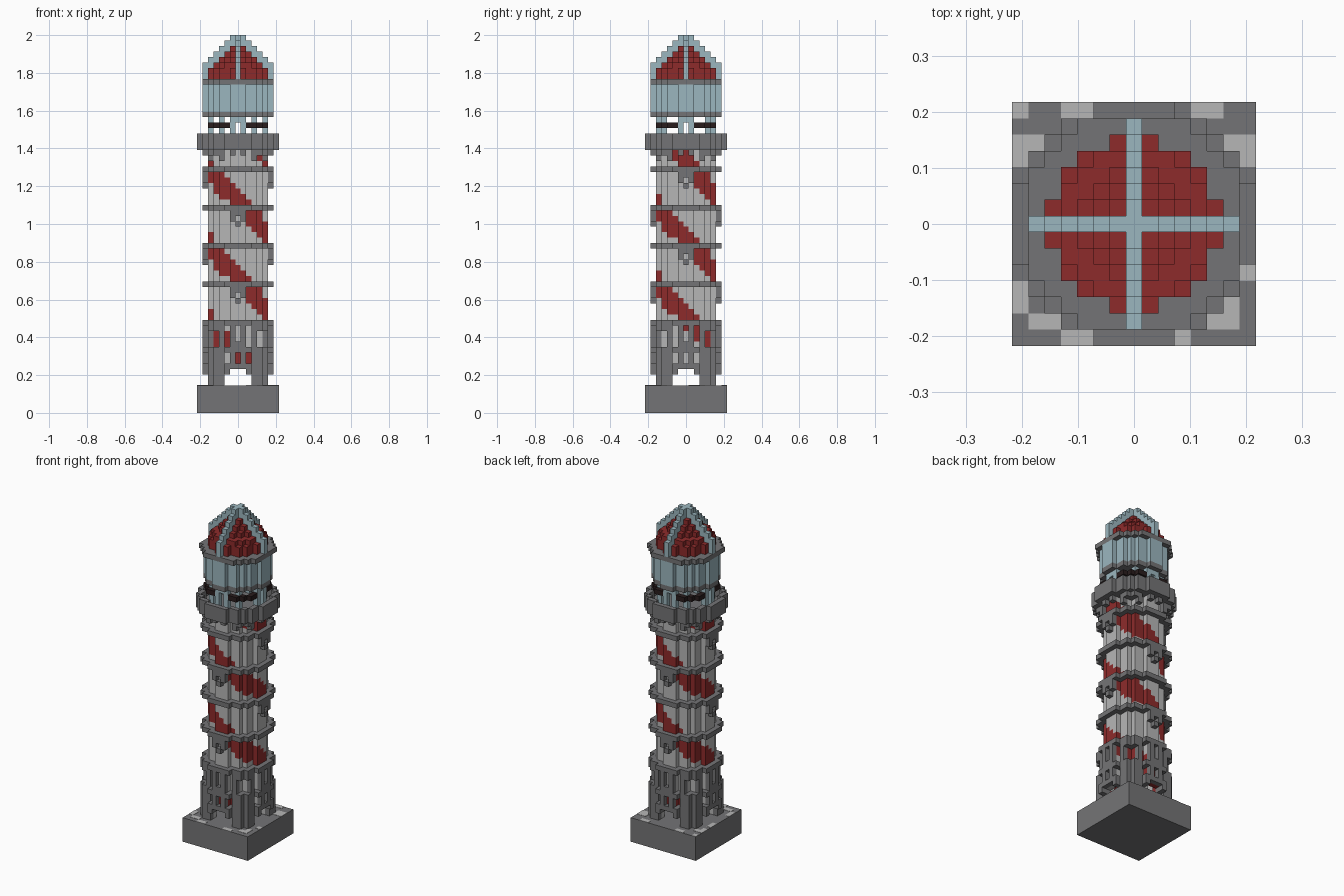
import bpy, bmesh
from mathutils import Vector

if "Cube" in bpy.data.objects:
    bpy.data.objects.remove(bpy.data.objects["Cube"])

U = 2 / 69  # edge of one block


def material(name, rgb):
    m = bpy.data.materials.new(name)
    m.use_nodes = True
    m.diffuse_color = (*rgb, 1)
    bsdf = next(n for n in m.node_tree.nodes if n.type == 'BSDF_PRINCIPLED')
    bsdf.inputs["Base Color"].default_value = (*rgb, 1)
    return m


MATS = {
    "stone": material("dark grey stone", (.175, .175, .18)),
    "plaster": material("light grey plaster", (.47, .47, .47)),
    "red": material("deep red", (.27, .024, .024)),
    "glass": material("pale blue glass", (.33, .47, .52)),
    "iron": material("black iron", (.022, .012, .012)),
}
SIDES = [Vector(d) for d in ((1, 0, 0), (-1, 0, 0), (0, 1, 0), (0, -1, 0), (0, 0, 1), (0, 0, -1))]


def build(name, cells):
    """Make one object from {(i, j, k): colour}, keeping only outer block faces."""
    names = sorted(set(cells.values()))
    bm = bmesh.new()
    for (i, j, k), colour in cells.items():
        for n in SIDES:
            if (i + int(n.x), j + int(n.y), k + int(n.z)) in cells:
                continue
            a = Vector((n.y, n.z, n.x))
            b = n.cross(a)
            mid = Vector((i, j, k + .5)) + n / 2
            corners = [mid + (a * s + b * t) / 2 for s, t in ((-1, -1), (1, -1), (1, 1), (-1, 1))]
            f = bm.faces.new([bm.verts.new(c * U) for c in corners])
            f.material_index = names.index(colour)
    bmesh.ops.remove_doubles(bm, verts=bm.verts, dist=U / 100)
    mesh = bpy.data.meshes.new(name)
    bm.to_mesh(mesh)
    bm.free()
    for c in names:
        mesh.materials.append(MATS[c])
    bpy.context.collection.objects.link(bpy.data.objects.new(name, mesh))


def disc(r2):
    return {(i, j) for i in range(-7, 8) for j in range(-7, 8) if i * i + j * j <= r2}


def rim(d):
    return {(i, j) for i, j in d
            if not {(i + 1, j), (i - 1, j), (i, j + 1), (i, j - 1)} <= d}


def layers(plan, low, high, colour):
    return {(i, j, k): colour for i, j in plan for k in range(low, high)}


SHAFT, RING, LANTERN, GALLERY = disc(27), disc(41), disc(37), disc(53)


def stripe(i, j, k):
    """Two red bands winding down the shaft."""
    t = i / (abs(i) + abs(j))
    if j > 0:
        t = -t
    off = (k + .5 - 38.7 + 7 * t + 7) % 14 - 7
    return "red" if abs(off) < 2.4 else "plaster"


def doorway(i, j, k):
    side = min(abs(i), abs(j))
    return 5 <= k < 8 and side <= (2 if k < 7 else 1)


# Square plinth with pale paving on top
build("plinth", {(i, j, k): "stone" for i in range(-7, 8) for j in range(-7, 8) for k in range(5)})
pale = [(-7, 7), (-4, 7), (-3, 7), (4, 7), (5, 7), (-7, 5), (-7, 4), (-6, 5), (6, 5), (7, 5),
        (6, 4), (7, 4), (7, -3), (-7, -4), (-7, -5), (-6, -6), (-5, -6), (-4, -7), (-3, -7),
        (2, -7), (3, -7), (6, -5), (5, -6), (6, -6), (-7, 1), (-7, 2)]
bm = bmesh.new()
for i, j in pale:
    cube = bmesh.ops.create_cube(bm, size=U)["verts"]
    for v in cube:
        v.co = (v.co.x + i * U, v.co.y + j * U, 5 * U + v.co.z * .1)
paving = bpy.data.meshes.new("pale_paving")
bm.to_mesh(paving)
bm.free()
paving.materials.append(MATS["plaster"])
bpy.context.collection.objects.link(bpy.data.objects.new("pale_paving", paving))

# Hollow striped shaft
build("shaft", {(i, j, k): stripe(i, j, k) for i, j in rim(SHAFT) for k in range(5, 48)
                if not doorway(i, j, k)})


# Pierced stone casing around the foot
def pierced(i, j, k):
    side = min(abs(i), abs(j))
    if doorway(i, j, k):
        return True
    if k in (9, 10):
        return side in (0, 2)
    if k == 12:
        return side in (2, 4)
    if k in (13, 14):
        return side not in (1, 3)
    if k == 15:
        return side in (0, 2)
    return False


casing = layers(RING - SHAFT, 5, 16, "stone")
build("foot_casing", {c: m for c, m in casing.items() if not pierced(*c)})

# Ledges around the shaft
for n, k in enumerate(range(16, 45, 7)):
    build(f"ledge_{n + 1}", layers(RING - disc(16), k, k + 1, "stone"))

# Small windows hanging under the ledges, alternating between sides
for n, k in enumerate(range(23, 45, 7)):
    for s in (-1, 1):
        frame = {}
        for a in (-1, 0, 1):
            for h in range(k - 3, k):
                if (a == 0 and h == k - 2) or (a and h == k - 3):
                    continue
                frame[(a, 6 * s, h) if n % 2 == 0 else (6 * s, a, h)] = "stone"
        pane = (0, 5 * s, k - 2) if n % 2 == 0 else (5 * s, 0, k - 2)
        frame[pane] = "stone"
        build(f"window_{n + 1}_{'a' if s < 0 else 'b'}", frame)

# Corbels carrying the gallery
corbels = {}
for i, j in RING - SHAFT:
    side = min(abs(i), abs(j))
    if side in (1, 3, 4):
        corbels[(i, j, 47)] = "stone"
        if side == 3:
            corbels[(i, j, 46)] = "stone"
build("gallery_corbels", corbels)

# Gallery floor and parapet
build("gallery", {**layers(GALLERY, 48, 49, "stone"),
                  **layers(rim(GALLERY), 49, 51, "stone")})

# Lantern posts with a doorway on each side, and the iron rail between them
posts = {(i, j) for i, j in rim(SHAFT) if min(abs(i), abs(j)) == 1 or (abs(i), abs(j)) == (3, 4)}
heads = {(i, j) for i, j in rim(SHAFT) if min(abs(i), abs(j)) == 0}
build("lantern_posts", {**layers(posts, 49, 54, "glass"), **layers(heads, 53, 54, "glass")})
build("iron_rail", layers({(i, j) for i, j in rim(LANTERN) if min(abs(i), abs(j)) > 1}, 52, 53, "iron"))

# Glazed lantern between two stone rings
build("lantern_floor", layers(LANTERN, 54, 55, "stone"))
build("lantern_glass", layers(LANTERN, 55, 60, "glass"))
build("lantern_cornice", layers(disc(45), 60, 61, "stone"))

# Terraced red dome and crossing pale ribs
dome = {}
for i, j in SHAFT:
    if i and j:
        dome.update(layers({(i, j)}, 61, 68 - round((i * i + j * j) ** .5), "red"))
build("dome", dome)
ribs = {}
for a in range(-6, 7):
    top = min(69, 70 - abs(a))
    ribs.update(layers({(a, 0), (0, a)}, 61, top, "glass"))
build("dome_ribs", ribs)
